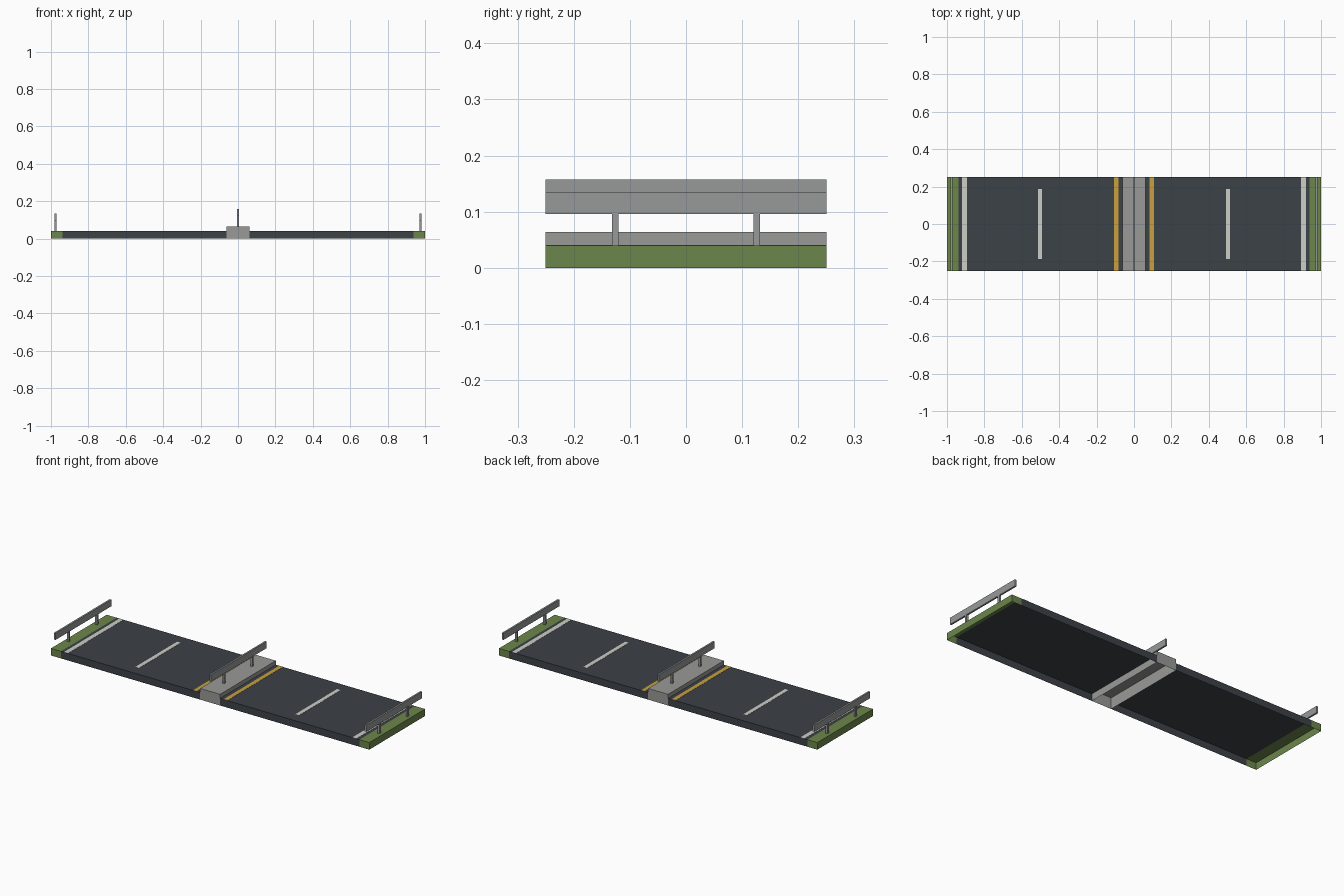
import bpy
import bmesh

if "Cube" in bpy.data.objects:
    bpy.data.objects.remove(bpy.data.objects["Cube"], do_unlink=True)


def material(name, r, g, b):
    mat = bpy.data.materials.new(name)
    mat.use_nodes = True
    mat.diffuse_color = (r, g, b, 1)
    bsdf = mat.node_tree.nodes["Principled BSDF"]
    bsdf.inputs["Base Color"].default_value = (r, g, b, 1)
    bsdf.inputs["Roughness"].default_value = 0.9
    return mat


asphalt = material("asphalt", 0.046, 0.054, 0.064)
grass = material("grass_green", 0.15, 0.24, 0.07)
concrete = material("concrete_grey", 0.32, 0.32, 0.31)
steel = material("steel_grey", 0.31, 0.32, 0.32)
white = material("marking_white", 0.62, 0.62, 0.57)
yellow = material("marking_yellow", 0.58, 0.35, 0.05)


def box(name, mat, x, y, z, open_sides=()):
    """Box spanning the x, y and z ranges, without the sides whose normals are listed."""
    bm = bmesh.new()
    bmesh.ops.create_cube(bm, size=1)
    bm.normal_update()
    gone = [f for f in bm.faces
            if any(f.normal.dot(n) > 0.9 for n in map(Vector, open_sides))]
    bmesh.ops.delete(bm, geom=gone, context="FACES")
    for v in bm.verts:
        v.co = [a + (b - a) * (c + 0.5) for (a, b), c in zip((x, y, z), v.co)]
    mesh = bpy.data.meshes.new(name)
    bm.to_mesh(mesh)
    bm.free()
    mesh.materials.append(mat)
    obj = bpy.data.objects.new(name, mesh)
    bpy.context.collection.objects.link(obj)
    return obj


from mathutils import Vector

DOWN = (0, 0, -1)
HALF = 0.25          # half the length of the road piece
ROAD = 0.04          # height of the road surface
MEDIAN = 0.0635      # height of the centre strip
EDGE = 0.9375        # where asphalt meets the verge
CURB = 0.0625        # half width of the centre strip
full = (-HALF, HALF)


def span(side, a, b):
    return tuple(sorted((side * a, side * b)))


def guard_rail(name, x, base):
    # Two posts carrying one long beam
    for label, y in (("front", -0.126), ("back", 0.126)):
        box(f"{name}_{label}_post", steel, (x - 0.006, x + 0.006),
            (y - 0.006, y + 0.006), (base, base + 0.06), [DOWN])
    box(f"{name}_beam", steel, (x - 0.005, x + 0.005), full,
        (base + 0.056, base + 0.094))


# Centre strip, open underneath
box("median", concrete, (-CURB, CURB), full, (0, MEDIAN), [DOWN])
guard_rail("median_rail", 0, MEDIAN)

for label, s in (("left", 1), ("right", -1)):
    # Carriageway and verge are hollow shells joined edge to edge
    box(f"{label}_road", asphalt, span(s, CURB, EDGE), full, (0, ROAD),
        [DOWN, (1, 0, 0), (-1, 0, 0)])
    box(f"{label}_verge", grass, span(s, EDGE, 1), full, (0, ROAD),
        [DOWN, (-s, 0, 0)])
    guard_rail(f"{label}_rail", s * 0.976, ROAD)

    # Painted lines
    paint = (ROAD, ROAD + 0.001)
    box(f"{label}_edge_line", white, span(s, 0.893, 0.919), full, paint, [DOWN])
    box(f"{label}_lane_dash", white, span(s, 0.491, 0.514), (-0.1875, 0.1875),
        paint, [DOWN])
    box(f"{label}_median_line", yellow, span(s, 0.084, 0.108), full, paint, [DOWN])
